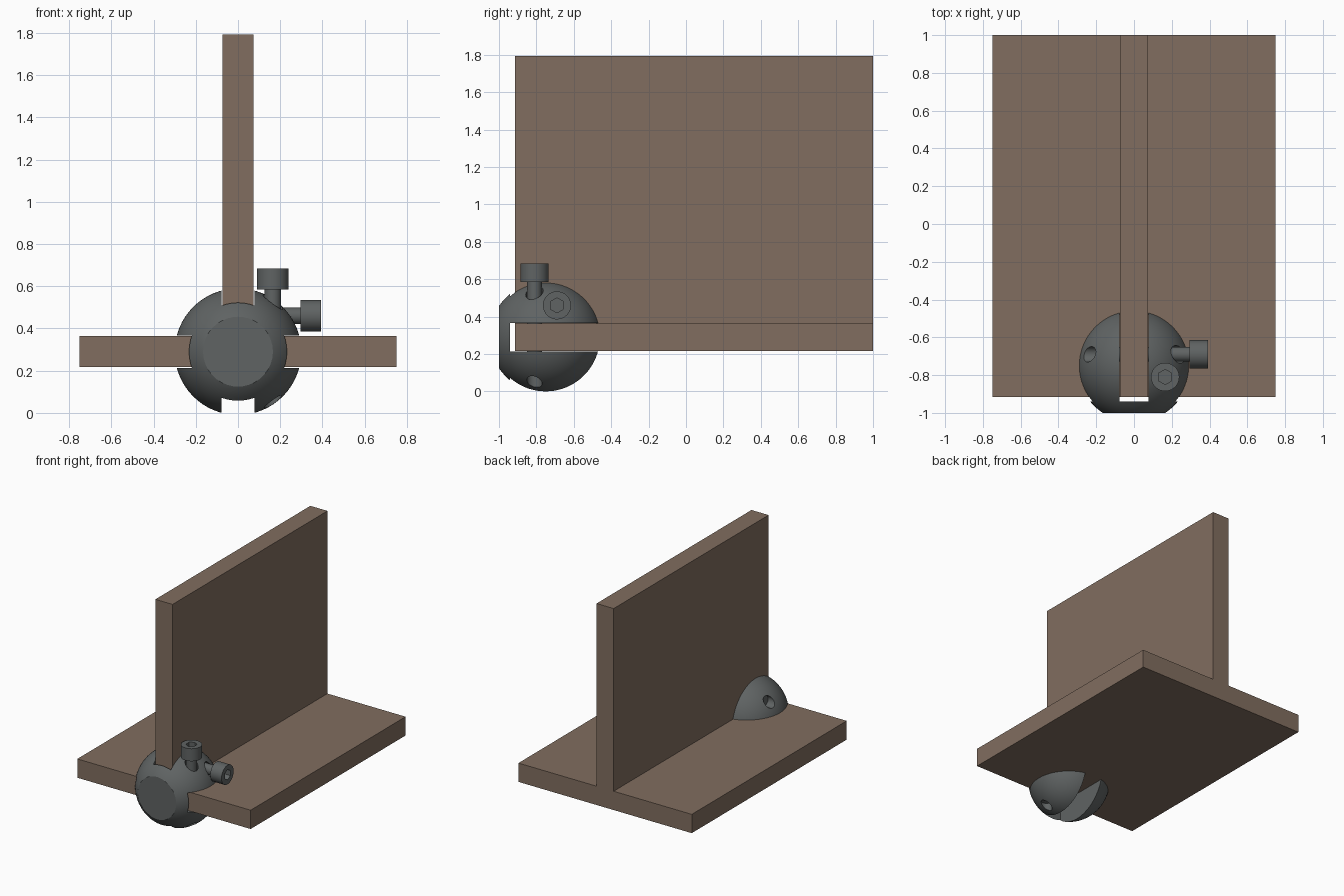
import bpy, math
from mathutils import Vector

if "Cube" in bpy.data.objects:
    bpy.data.objects.remove(bpy.data.objects["Cube"])

CENTRE = Vector((0, -0.75, 0.29))
R = 0.30


def material(name, rgb):
    m = bpy.data.materials.new(name)
    m.diffuse_color = (*rgb, 1)
    m.use_nodes = True
    m.node_tree.nodes["Principled BSDF"].inputs["Base Color"].default_value = m.diffuse_color
    return m


brown = material("brown_board", (0.22, 0.155, 0.115))
grey = material("dark_grey_metal", (0.115, 0.125, 0.125))


def finish(name, mat=None):
    ob = bpy.context.object
    ob.name = name
    if mat:
        ob.data.materials.append(mat)
    return ob


def box(name, lo, hi, mat=None):
    lo, hi = Vector(lo), Vector(hi)
    bpy.ops.mesh.primitive_cube_add(size=1, location=(lo + hi) / 2)
    ob = finish(name, mat)
    ob.scale = hi - lo
    bpy.ops.object.transform_apply(location=False, rotation=False, scale=True)
    return ob


def rod(name, a, b, radius, sides=32, mat=None):
    a, b = Vector(a), Vector(b)
    rot = (b - a).to_track_quat('Z', 'Y').to_euler()
    bpy.ops.mesh.primitive_cylinder_add(vertices=sides, radius=radius, depth=(b - a).length,
                                        location=(a + b) / 2, rotation=rot)
    return finish(name, mat)


def cut(ob, cutters):
    bpy.ops.object.select_all(action='DESELECT')
    ob.select_set(True)
    bpy.context.view_layer.objects.active = ob
    for c in cutters:
        c.hide_render = True
        mod = ob.modifiers.new("cut", 'BOOLEAN')
        mod.operation, mod.solver, mod.object = 'DIFFERENCE', 'EXACT', c
        bpy.ops.object.modifier_apply(modifier=mod.name)
        bpy.data.objects.remove(c, do_unlink=True)
    bpy.ops.object.select_all(action='DESELECT')
    ob.select_set(True)
    bpy.ops.object.shade_smooth_by_angle(angle=math.radians(30))


# Boards forming an upside-down T
box("base_board", (-0.75, -0.915, 0.217), (0.75, 1, 0.364), brown)
box("upright_board", (-0.074, -0.915, 0.31), (0.074, 1, 1.793), brown)

# Ball connector: flat front, crossed slots, drilled holes
bpy.ops.mesh.primitive_uv_sphere_add(segments=64, ring_count=32, radius=R, location=CENTRE)
ball = finish("ball_connector", grey)
s = 0.077
cz = CENTRE.z
v_axis = (0.165, -0.81)      # x, y of the vertical bolt
h_axis = (-0.69, 0.46)       # y, z of the sideways bolt
cut(ball, [
    box("front_cutter", (-1, -2, -1), (1, -1, 1)),
    box("upright_slot_cutter", (-s, -0.94, -0.5), (s, 0, 1)),
    box("base_slot_cutter", (-1, -0.94, cz - s), (1, 0, cz + s)),
    rod("v_clearance", (*v_axis, 0.3), (*v_axis, 0.8), 0.047),
    rod("v_thread", (*v_axis, -0.2), (*v_axis, 0.3), 0.041),
    rod("h_clearance", (0, *h_axis), (0.6, *h_axis), 0.047),
    rod("h_thread", (-0.6, *h_axis), (0, *h_axis), 0.041),
])


# Socket-head bolts passing through the connector and boards
def bolt(name, place):
    rod(name + "_shaft", place(-0.20), place(0.30), 0.039, mat=grey)
    bpy.ops.object.shade_smooth_by_angle(angle=math.radians(30))
    head = rod(name + "_head", place(0.295), place(0.393), 0.075, 40, grey)
    cut(head, [rod(name + "_socket", place(0.343), place(0.45), 0.04, 6)])


bolt("vertical_bolt", lambda t: (*v_axis, cz + t))
bolt("sideways_bolt", lambda t: (t, *h_axis))
